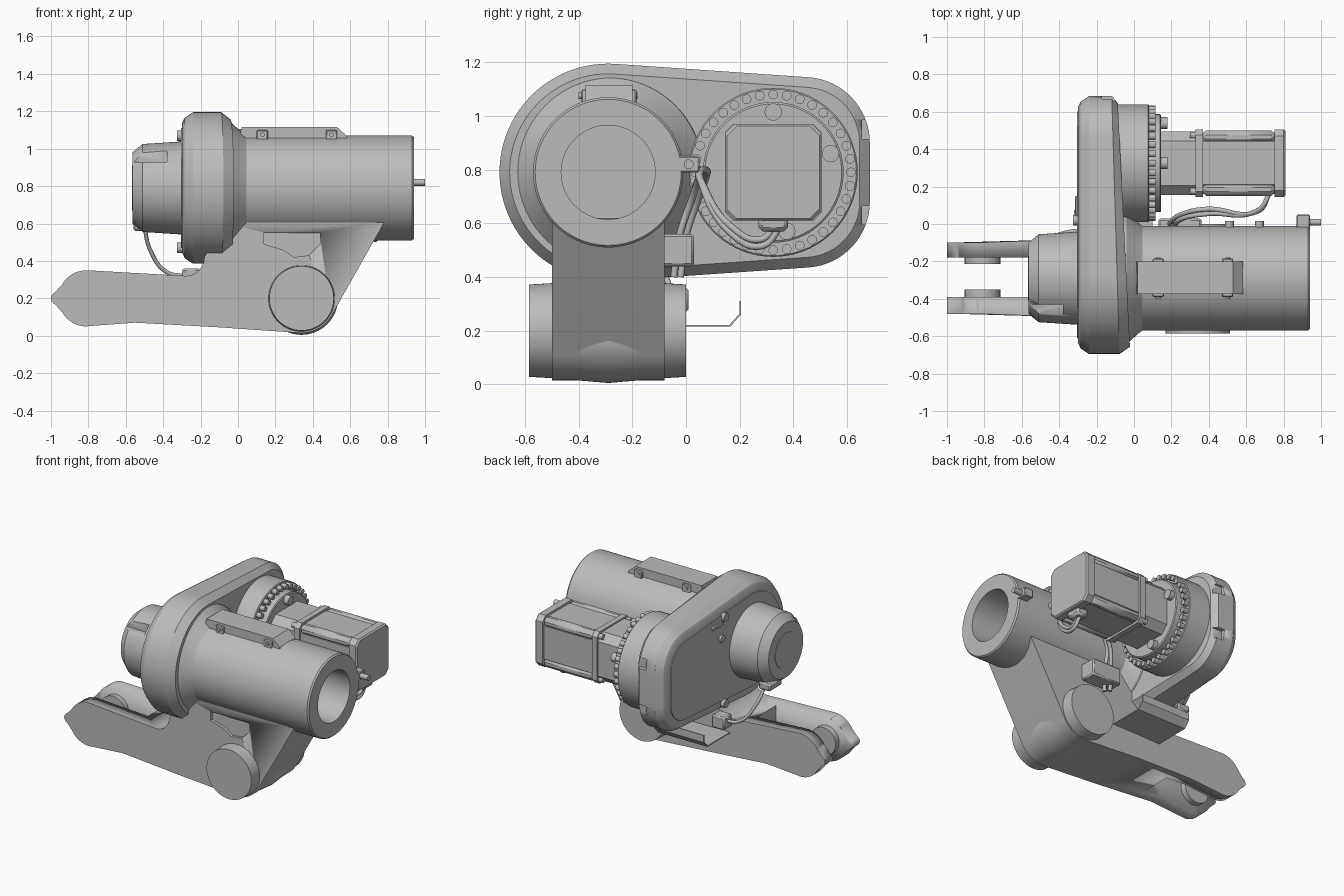
import bpy, bmesh
from math import sin, cos, pi, radians
from mathutils import Vector

cube = bpy.data.objects.get("Cube")
if cube:
    bpy.data.objects.remove(cube, do_unlink=True)

GREY = bpy.data.materials.new("machined_grey")
GREY.use_nodes = True
GREY.diffuse_color = (0.5, 0.5, 0.5, 1)
GREY.node_tree.nodes["Principled BSDF"].inputs["Base Color"].default_value = (0.5, 0.5, 0.5, 1)

AXIS_Y, AXIS_Z = -0.29, 0.79     # main tube axis
MOTOR_Y = 0.325                  # motor axis, same height


def finish(name, bm):
    bmesh.ops.remove_doubles(bm, verts=bm.verts, dist=1e-5)
    bmesh.ops.recalc_face_normals(bm, faces=bm.faces)
    mesh = bpy.data.meshes.new(name)
    bm.to_mesh(mesh)
    bm.free()
    mesh.materials.append(GREY)
    ob = bpy.data.objects.new(name, mesh)
    bpy.context.collection.objects.link(ob)
    activate(ob)
    bpy.ops.object.shade_smooth_by_angle(angle=radians(28))
    return ob


def activate(ob):
    bpy.ops.object.select_all(action='DESELECT')
    ob.select_set(True)
    bpy.context.view_layer.objects.active = ob


def loft(name, rings):
    """Skin a list of equal-length point rings and cap both ends."""
    bm = bmesh.new()
    rows = [[bm.verts.new(p) for p in ring] for ring in rings]
    n = len(rows[0])
    for a, b in zip(rows, rows[1:]):
        for i in range(n):
            j = (i + 1) % n
            bm.faces.new((a[i], a[j], b[j], b[i]))
    bm.faces.new(rows[0])
    bm.faces.new(rows[-1])
    return finish(name, bm)


def lathe(name, profile, cy, cz, seg=64, axis='X'):
    """Turn (position, radius) pairs; for axis Y the centre is (x, z)."""
    rings = []
    for t, r in profile:
        ring = []
        for i in range(seg):
            a = 2 * pi * i / seg
            u, v = cy + r * cos(a), cz + r * sin(a)
            ring.append((t, u, v) if axis == 'X' else (u, t, v))
        rings.append(ring)
    return loft(name, rings)


def rod(name, x0, x1, r, cy, cz, seg=24, axis='X'):
    return lathe(name, [(x0, r), (x1, r)], cy, cz, seg, axis)


def box(name, x0, x1, y0, y1, z0, z1, bevel=0):
    corners = [(x0, y0), (x1, y0), (x1, y1), (x0, y1)]
    ob = loft(name, [[(x, y, z) for x, y in corners] for z in (z0, z1)])
    if bevel:
        m = ob.modifiers.new("bevel", 'BEVEL')
        m.width, m.segments = bevel, 1
    return ob


def prism_y(name, outline, ys):
    return loft(name, [[(x, y, z) for x, z in outline] for y in ys])


def arc(cx, cz, r, a0, a1, n=14):
    return [(cx + r * cos(radians(a0 + (a1 - a0) * i / n)),
             cz + r * sin(radians(a0 + (a1 - a0) * i / n))) for i in range(n + 1)]


def cut(ob, cutter):
    m = ob.modifiers.new("cut", 'BOOLEAN')
    m.operation, m.solver, m.object = 'DIFFERENCE', 'EXACT', cutter
    activate(ob)
    bpy.ops.object.modifier_apply(modifier=m.name)
    bpy.data.objects.remove(cutter, do_unlink=True)


def tube(name, points, r):
    cu = bpy.data.curves.new(name, 'CURVE')
    cu.dimensions = '3D'
    cu.bevel_depth, cu.bevel_resolution, cu.use_fill_caps = r, 3, True
    sp = cu.splines.new('BEZIER')
    sp.bezier_points.add(len(points) - 1)
    for bp, p in zip(sp.bezier_points, points):
        bp.co = p
        bp.handle_left_type = bp.handle_right_type = 'AUTO'
    cu.materials.append(GREY)
    ob = bpy.data.objects.new(name, cu)
    bpy.context.collection.objects.link(ob)


# Main tube with blind bore, and its conical collar
lathe("main_tube", [(-0.1, 0.28), (0.93, 0.28), (0.94, 0.272), (0.94, 0.175), (0.0, 0.175)],
      AXIS_Y, AXIS_Z, 96)
lathe("tube_collar", [(-0.1, 0.36), (-0.04, 0.352), (0.03, 0.29), (0.045, 0.28)], AXIS_Y, AXIS_Z, 96)

# End cap with a side notch
cap = lathe("end_cap", [(-0.565, 0.19), (-0.51, 0.235), (-0.28, 0.25)], AXIS_Y, AXIS_Z, 96)
cut(cap, box("notch", -0.6, -0.38, -0.56, -0.43, 0.93, 0.99))
rod("cap_disc", -0.568, -0.55, 0.12, AXIS_Y, AXIS_Z, 48)


# Belt housing: rounded outline, chamfered edges, slightly tapered right side
def housing_ring(x, inset, taper=0):
    pts = arc(0.44, 0.9, 0.245 - inset, 0, 86, 16)
    pts += arc(AXIS_Y, AXIS_Z, 0.405 - inset, 86, 274, 48)
    pts += arc(0.44, 0.68, 0.245 - inset, 274, 360, 16)
    return [(x - taper * (y - AXIS_Y), y, z) for y, z in pts]


housing = loft("belt_housing", [housing_ring(*s) for s in (
    (-0.30, 0.06), (-0.285, 0.03), (-0.24, 0), (-0.09, 0, 0.03), (-0.04, 0.038, 0.05))])
for z in (0.95, 0.63):
    cut(housing, box("pocket", -0.17, 0.1, 0.655, 0.75, z - 0.035, z + 0.035))
loft("housing_cover", [housing_ring(-0.305, 0.085), housing_ring(-0.28, 0.08)])
for z in (1.07, 0.47):
    rod("housing_bolt", -0.325, -0.29, 0.028, 0.02, z)
rod("cover_bolt", -0.32, -0.29, 0.025, 0.05, 0.93)
box("cover_latch", -0.315, -0.29, 0.03, 0.15, 1.02, 1.05, 0.005)

# Forked arm with web rising to the tube
outline = (arc(-0.965, 0.2, 0.035, 110, 250, 8) + arc(-0.81, 0.2, 0.15, 210, 268)
           + [(-0.55, 0.07), (-0.1, 0.045)] + arc(0.34, 0.2, 0.185, 266, 329)
           + [(0.79, 0.62), (-0.12, 0.62), (-0.16, 0.46)]
           + arc(-0.28, 0.42, 0.1, 0, -88, 8) + arc(-0.81, 0.2, 0.15, 88, 150))
arm = prism_y("forked_arm", outline, (-0.5, -0.08))
for v in arm.data.vertices:
    if v.co.x < -0.5:
        v.co.y = -0.285 + (v.co.y + 0.285) * 0.91
cut(arm, box("fork_gap", -1.2, -0.42, -0.39, -0.18, -0.1, 0.6))
pocket = [(0.14, 0.55), (0.44, 0.55), (0.44, 0.49), (0.38, 0.43), (0.3, 0.42), (0.24, 0.46), (0.14, 0.49)]
cut(arm, prism_y("web_pocket", pocket, (-0.6, -0.48)))
for y0, y1 in ((-0.4, -0.35), (-0.215, -0.17)):
    rod("fork_boss", y0, y1, 0.095, -0.81, 0.2, 40, 'Y')

# Pivot hub, crowned in the middle
lathe("pivot_hub", [(-0.585, 0.172), (-0.5, 0.177), (-0.29, 0.195), (-0.08, 0.177), (0.0, 0.172)],
      0.34, 0.2, 64, 'Y')

# Gearbox disc with a ring of bolts
lathe("gearbox_disc", [(-0.1, 0.315), (0.075, 0.315), (0.08, 0.31)], MOTOR_Y, AXIS_Z, 72)
lathe("gearbox_step", [(0.07, 0.262), (0.14, 0.262), (0.145, 0.255)], MOTOR_Y, AXIS_Z, 72)
for i in range(36):
    a = 2 * pi * i / 36
    rod("ring_bolt", 0.07, 0.115, 0.018, MOTOR_Y + 0.29 * cos(a), AXIS_Z + 0.29 * sin(a), 12)
for a in (90, 18, -77):
    rod("clamp_screw", 0.13, 0.18, 0.032,
        MOTOR_Y + 0.225 * cos(radians(a)), AXIS_Z + 0.225 * sin(radians(a)))


# Motor: chamfered square body, adapter flange and end plate
def square_ring(x, h, c):
    corners = [(h, c - h), (h, h - c), (h - c, h), (c - h, h),
               (-h, h - c), (-h, c - h), (c - h, -h), (h - c, -h)]
    return [(x, MOTOR_Y + u, AXIS_Z + v) for u, v in corners]


loft("motor_adapter", [square_ring(0.13, 0.17, 0.05), square_ring(0.36, 0.17, 0.05)])
loft("motor_body", [square_ring(0.34, 0.165, 0.05), square_ring(0.77, 0.165, 0.05)])
loft("motor_flange", [square_ring(0.33, 0.18, 0.03), square_ring(0.37, 0.18, 0.03)])
loft("motor_end_plate", [square_ring(0.75, 0.18, 0.035), square_ring(0.8, 0.18, 0.035),
                         square_ring(0.81, 0.172, 0.035)])
for sy in (-1, 1):
    for sz in (-1, 1):
        cy, cz = MOTOR_Y + sy * 0.14, AXIS_Z + sz * 0.14
        box("motor_rail", 0.36, 0.76, cy - 0.035, cy + 0.035, cz - 0.035, cz + 0.035, 0.025)
        rod("motor_screw", 0.3, 0.335, 0.018, cy + sy * 0.01, cz + sz * 0.01, 12)
box("motor_socket", 0.69, 0.78, 0.27, 0.38, 0.57, 0.63, 0.015)

# Rail clipped on top of the tube
prism_y("top_rail", [(0.0, 1.03), (0.59, 1.03), (0.58, 1.07), (0.53, 1.115), (0.02, 1.115)],
        (-0.375, -0.2))
for x in (0.13, 0.5):
    box("rail_clip", x - 0.03, x + 0.03, -0.39, -0.185, 1.03, 1.1, 0.005)
    rod("clip_screw", -0.4, -0.18, 0.012, x, 1.075, 12, 'Y')

# Tube fittings
box("air_block", 0.87, 0.94, -0.03, 0.05, 0.79, 0.85, 0.005)
rod("air_nozzle", 0.93, 1.0, 0.018, 0.01, 0.82)
for x in (0.51, 0.67):
    rod("tube_screw", -0.03, 0.015, 0.024, x, 0.83, 16, 'Y')

# Cable block and bent sheet bracket behind the arm
box("cable_block", 0.13, 0.36, -0.09, 0.03, 0.44, 0.56, 0.01)
path = [(-0.1, 0.215), (0.165, 0.215), (0.205, 0.26), (0.205, 0.31), (0.199, 0.31), (0.199, 0.263),
        (0.162, 0.222), (-0.1, 0.222)]
loft("sheet_bracket", [[(x, y, z) for y, z in path] for x in (-0.28, 0.1)])
box("cable_clip", -0.3, -0.2, -0.08, 0.01, 0.27, 0.36, 0.01)
box("cap_socket", -0.56, -0.47, -0.26, -0.12, 0.56, 0.61, 0.01)

# Cables
for d in (0, 0.025):
    tube("motor_cable", [(0.735, 0.36 - d, 0.6), (0.735, 0.28, 0.515 + d), (0.72, 0.16, 0.57 + d),
                         (0.62, 0.055, 0.76), (0.4, 0.08 - d, 0.79), (0.25, 0.05 - d, 0.7),
                         (0.19 + d, 0.0 - d, 0.55), (0.18 + d, -0.02 - d, 0.4)], 0.013)
tube("cap_cable", [(-0.5, -0.16, 0.58), (-0.47, -0.1, 0.46), (-0.38, -0.05, 0.34),
                   (-0.25, -0.03, 0.32)], 0.011)
